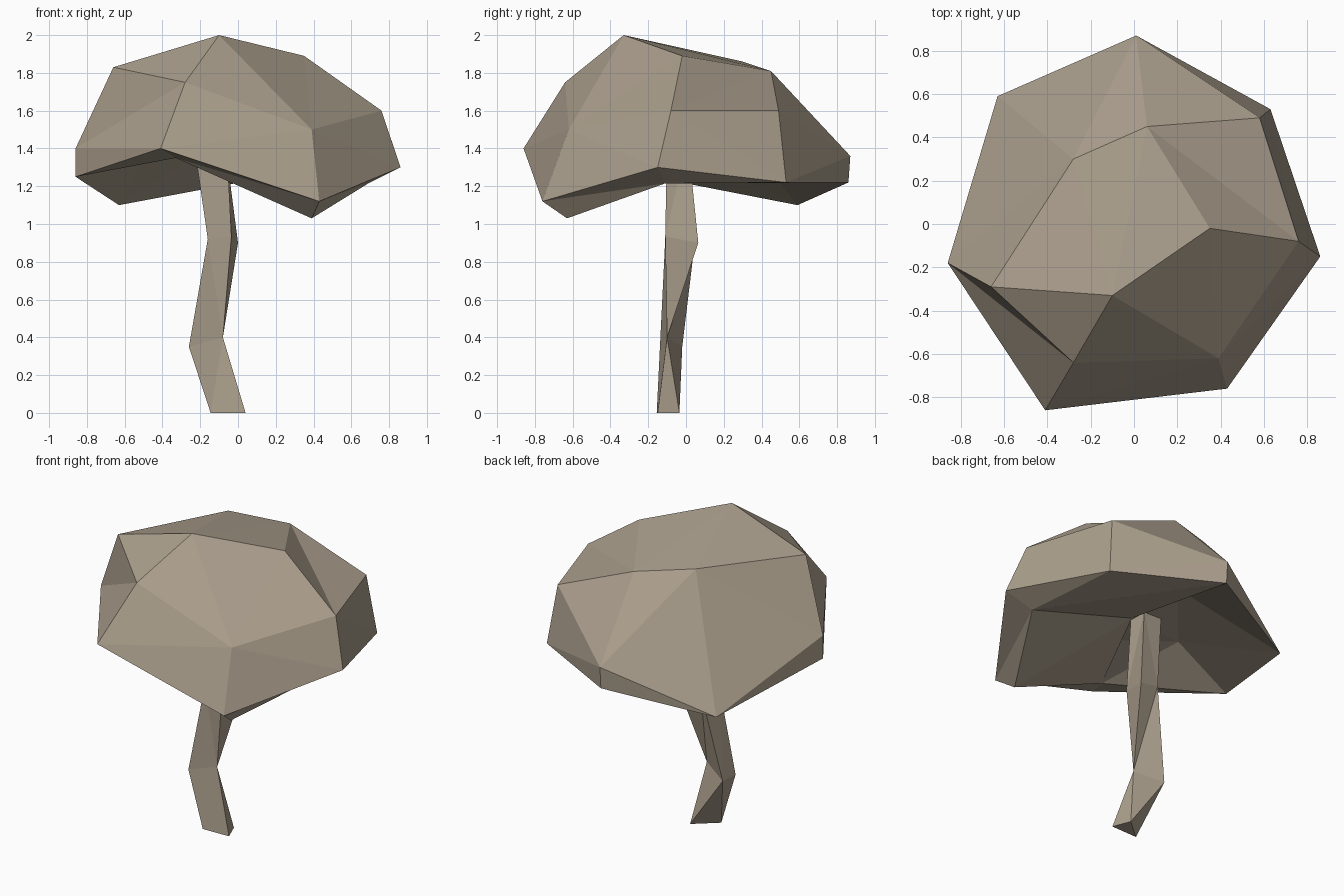
import bpy, bmesh

if "Cube" in bpy.data.objects:
    bpy.data.objects.remove(bpy.data.objects["Cube"])

mat = bpy.data.materials.new("mushroom_beige")
mat.diffuse_color = (0.40, 0.34, 0.26, 1)
mat.use_nodes = True
mat.node_tree.nodes["Principled BSDF"].inputs["Base Color"].default_value = mat.diffuse_color


def finish(bm, name):
    """Weld, orient outwards and link a flat-shaded part."""
    bmesh.ops.remove_doubles(bm, verts=bm.verts[:], dist=0.0005)
    bmesh.ops.triangulate(bm, faces=[f for f in bm.faces if len(f.verts) > 3])
    bmesh.ops.recalc_face_normals(bm, faces=bm.faces[:])
    me = bpy.data.meshes.new(name)
    bm.to_mesh(me)
    bm.free()
    me.materials.append(mat)
    bpy.context.collection.objects.link(bpy.data.objects.new(name, me))


# Cap: irregular faceted dome; crown, rim and hollow corner points
crown = {
    "N": (-.10, -.33, 2.0), "M": (-.66, -.29, 1.83), "O": (-.28, -.64, 1.75),
    "P": (.39, -.62, 1.50), "J": (.35, -.02, 1.89), "I": (.76, -.08, 1.60),
    "H": (.58, .49, 1.60), "K": (.06, .45, 1.81), "L": (-.28, .30, 1.86),
}
rim = {
    "A": (.01, .87, 1.36), "B": (-.63, .59, 1.10), "C": (-.86, -.18, 1.40),
    "D": (-.41, -.86, 1.40), "E": (.43, -.76, 1.12), "F": (.86, -.15, 1.30),
    "G": (.63, .53, 1.22),
}
lip = {
    "a": (.01, .86, 1.22), "c": (-.86, -.18, 1.25), "d": (-.33, -.69, 1.35),
    "e": (.39, -.63, 1.03), "f": (.69, -.11, 1.215),
}
hollow = {
    "u": (-.17, -.34, 1.43), "v": (-.45, -.13, 1.43),
    "w": (-.07, .32, 1.45), "x": (-.05, -.08, 1.42),
}
dome_faces = ("NMO NOP ODP DEP MCO CDO NJP JIP PIF PFE JIK IHK IFGH HGA "
              "KHA KAL LAB LBC LCM NML NLK NKJ")
lip_faces = "CcD cdD DdeE EefF GfF Gaf GAa ABa BCc"
under_faces = "dux dxe exf fax awx wvx vux aBw Bcvw cduv"

bm = bmesh.new()
pts = {k: bm.verts.new(p) for k, p in {**crown, **rim, **lip, **hollow}.items()}
for face in " ".join((dome_faces, lip_faces, under_faces)).split():
    bm.faces.new([pts[k] for k in face])
finish(bm, "mushroom_cap")

# Stem: crooked four-cornered column, some corners merging on the lower rings
rings = [
    [(-.145, -.155, 0), (.04, -.15, 0), (-.005, -.035, 0), (-.005, -.035, 0)],
    [(-.26, -.138, .35), (-.08, -.10, .40), (-.08, -.10, .40), (-.25, -.02, .35)],
    [(-.16, -.11, .92), (-.035, -.11, .935), (0, .065, .90), (-.14, .05, .93)],
    [(-.235, -.10, 1.44), (-.06, -.10, 1.44), (-.07, .01, 1.44), (-.20, .01, 1.44)],
]
bm = bmesh.new()


def add_face(points):
    unique = list(dict.fromkeys(points))
    if len(unique) > 2:
        bm.faces.new([bm.verts.new(p) for p in unique])


for low, high in zip(rings, rings[1:]):
    for i in range(4):
        j = (i + 1) % 4
        add_face([low[i], low[j], high[j], high[i]])
add_face(rings[0])
add_face(rings[-1])
finish(bm, "mushroom_stem")
